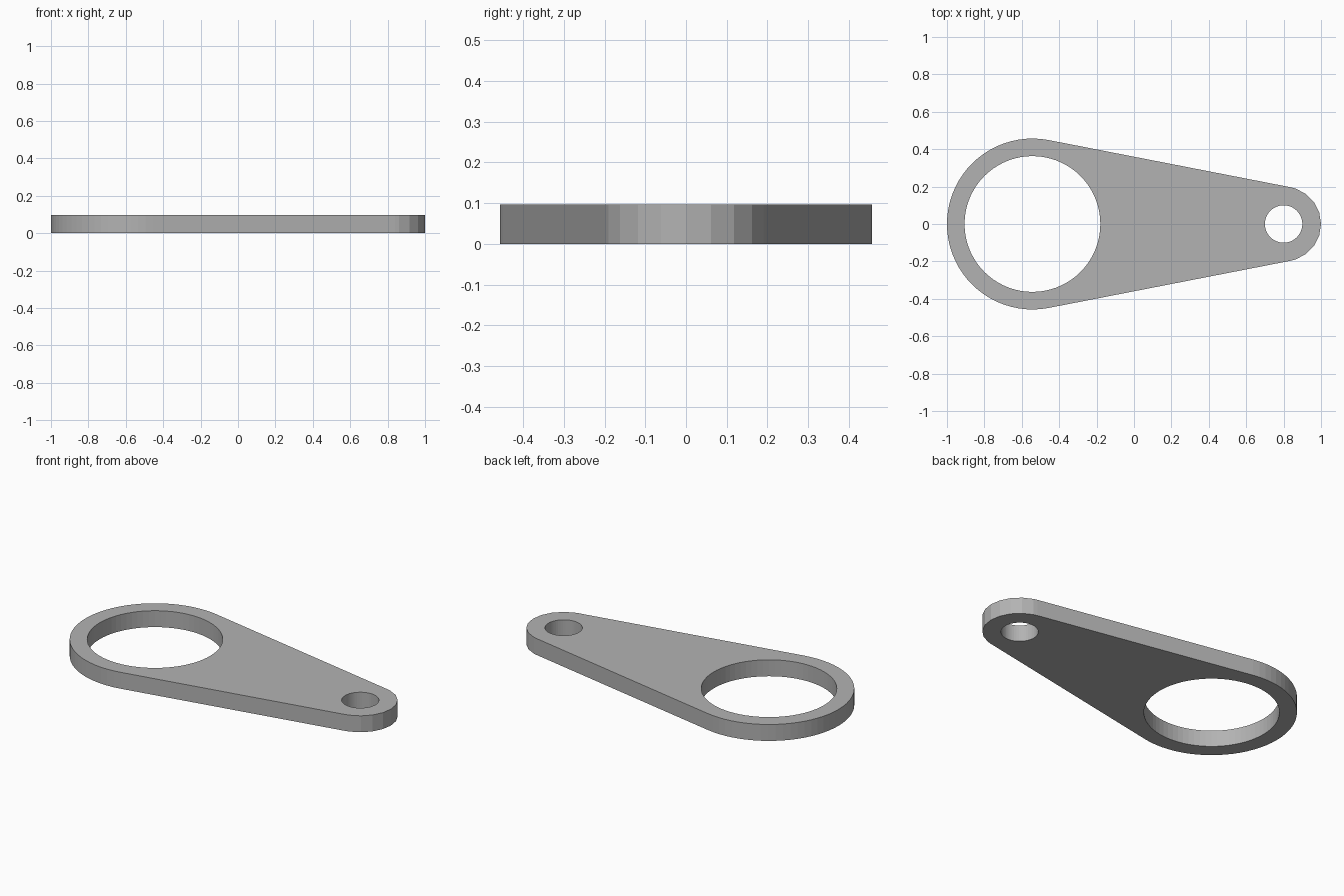
import bpy
import bmesh
from math import acos, cos, sin, pi, radians

cube = bpy.data.objects.get("Cube")
if cube:
    bpy.data.objects.remove(cube, do_unlink=True)

THICKNESS = 0.097
BIG_X, BIG_R, BIG_HOLE = -0.543, 0.457, 0.363
SMALL_X, SMALL_R, SMALL_HOLE = 0.8, 0.2, 0.1


def arc(cx, radius, angles):
    return [(cx + radius * cos(a), radius * sin(a)) for a in angles]


def circle(cx, radius, sides):
    return arc(cx, radius, [2 * pi * i / sides for i in range(sides)])


def add_loop(bm, points):
    verts = [bm.verts.new((x, y, 0)) for x, y in points]
    return [bm.edges.new((v, verts[i - 1])) for i, v in enumerate(verts)]


# Outline: two round ends joined by tangent lines
tangent = acos((BIG_R - SMALL_R) / (SMALL_X - BIG_X))
small_angles = [-tangent] + [radians(18 * i) for i in range(-4, 5)] + [tangent]
steps = 40
sweep = 2 * (pi - tangent)
big_angles = [tangent + sweep * i / steps for i in range(steps + 1)]
outline = arc(SMALL_X, SMALL_R, small_angles) + arc(BIG_X, BIG_R, big_angles)

# Flat plate with both holes, extruded to its thickness
bm = bmesh.new()
edges = add_loop(bm, outline)
edges += add_loop(bm, circle(BIG_X, BIG_HOLE, 72))
edges += add_loop(bm, circle(SMALL_X, SMALL_HOLE, 48))
bmesh.ops.triangle_fill(bm, edges=edges, use_beauty=True, normal=(0, 0, 1))
extruded = bmesh.ops.extrude_face_region(bm, geom=bm.faces[:], use_keep_orig=True)
top = [g for g in extruded["geom"] if isinstance(g, bmesh.types.BMVert)]
bmesh.ops.translate(bm, verts=top, vec=(0, 0, THICKNESS))
bmesh.ops.recalc_face_normals(bm, faces=bm.faces[:])
mesh = bpy.data.meshes.new("link_plate")
bm.to_mesh(mesh)
bm.free()

# Plain grey metal
grey = bpy.data.materials.new("grey")
grey.use_nodes = True
color = (0.45, 0.45, 0.45, 1)
grey.diffuse_color = color
grey.node_tree.nodes["Principled BSDF"].inputs["Base Color"].default_value = color
mesh.materials.append(grey)

plate = bpy.data.objects.new("link_plate", mesh)
bpy.context.collection.objects.link(plate)
